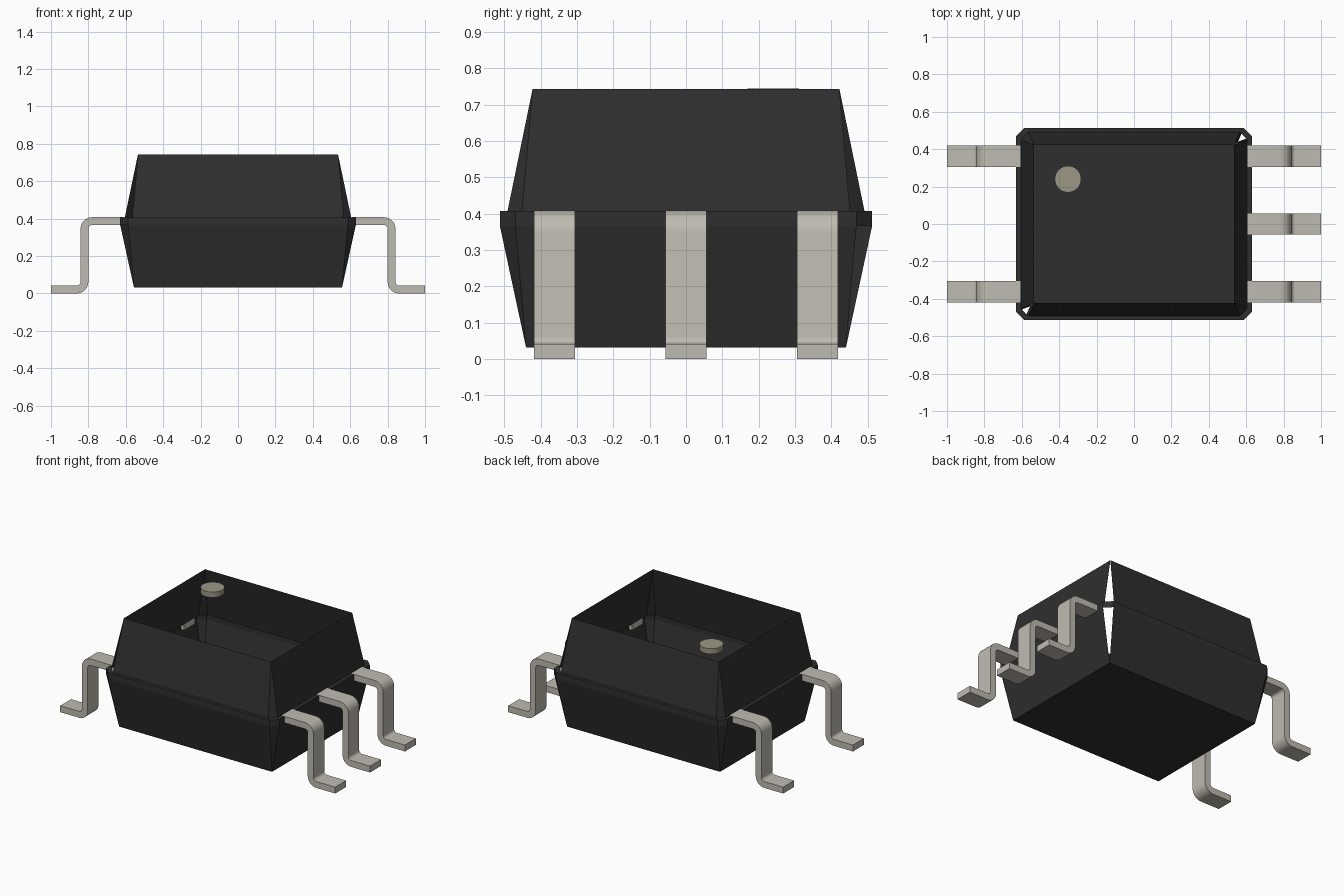
import bpy, bmesh, math

cube = bpy.data.objects.get("Cube")
if cube:
    bpy.data.objects.remove(cube, do_unlink=True)


def material(name, rgb):
    m = bpy.data.materials.new(name)
    m.use_nodes = True
    m.diffuse_color = (*rgb, 1)
    m.node_tree.nodes["Principled BSDF"].inputs["Base Color"].default_value = (*rgb, 1)
    return m


BLACK = material("black plastic", (0.028, 0.028, 0.028))
METAL = material("tinned metal", (0.515, 0.497, 0.44))
BEIGE = material("beige marker", (0.33, 0.305, 0.235))


def finish(bm, name, mat, smooth=False):
    me = bpy.data.meshes.new(name)
    bm.to_mesh(me)
    bm.free()
    me.materials.append(mat)
    ob = bpy.data.objects.new(name, me)
    bpy.context.collection.objects.link(ob)
    if smooth:
        bpy.ops.object.select_all(action="DESELECT")
        ob.select_set(True)
        bpy.context.view_layer.objects.active = ob
        bpy.ops.object.shade_smooth_by_angle(angle=math.radians(35))
    return ob


CORNERS = ((1, 1), (-1, 1), (-1, -1), (1, -1))
OPEN_CORNERS = (0, 2)  # opposite corners left without chamfer facets


# Package body: open-topped shell with a raised band round its middle
def build_body():
    bm = bmesh.new()

    def rect(hx, hy, z):
        return [bm.verts.new((sx * hx, sy * hy, z)) for sx, sy in CORNERS]

    def octagon(hx, hy, c, z):
        ring = []
        for sx, sy in CORNERS:
            pair = [(sx * hx, sy * (hy - c), z), (sx * (hx - c), sy * hy, z)]
            if sx * sy < 0:
                pair.reverse()
            ring += [bm.verts.new(p) for p in pair]
        return ring

    floor = rect(0.556, 0.44, 0.032)
    band_low = octagon(0.63, 0.512, 0.043, 0.366)
    band_high = octagon(0.63, 0.512, 0.043, 0.407)
    ledge = octagon(0.605, 0.491, 0.04, 0.407)
    rim = rect(0.535, 0.422, 0.743)

    bm.faces.new(floor[::-1])
    # band side and ledge
    for lo, hi in ((band_low, band_high), (band_high, ledge)):
        for i in range(8):
            j = (i + 1) % 8
            bm.faces.new((lo[i], lo[j], hi[j], hi[i]))
    # tapered walls and triangular corner facets
    for k in range(4):
        n = (k + 1) % 4
        a, b, c = 2 * k, 2 * k + 1, (2 * k + 2) % 8
        bm.faces.new((floor[k], floor[n], band_low[c], band_low[b]))
        bm.faces.new((ledge[b], ledge[c], rim[n], rim[k]))
        if k not in OPEN_CORNERS:
            bm.faces.new((floor[k], band_low[b], band_low[a]))
            bm.faces.new((ledge[a], ledge[b], rim[k]))
    return finish(bm, "body", BLACK)


# Gull-wing lead: paired upper/lower profile points swept across its width
def build_lead(name, side, y, width=0.113):
    r_in, r_out, steps = 0.02, 0.062, 6
    top, foot, x_out = 0.408, 0.042, 0.842
    pairs = [((0.607, top), (0.607, top - 0.042))]
    cx, cz = x_out - r_out, top - r_out
    for i in range(steps + 1):
        t = math.pi / 2 * (1 - i / steps)
        d = (math.cos(t), math.sin(t))
        pairs.append(((cx + r_out * d[0], cz + r_out * d[1]),
                      (cx + r_in * d[0], cz + r_in * d[1])))
    cx, cz = x_out + r_in, foot + r_in
    for i in range(steps + 1):
        t = math.pi + math.pi / 2 * i / steps
        d = (math.cos(t), math.sin(t))
        pairs.append(((cx + r_in * d[0], cz + r_in * d[1]),
                      (cx + r_out * d[0], cz + r_out * d[1])))
    pairs.append(((1.0, foot), (1.0, 0.0)))

    bm = bmesh.new()
    sections = []
    for (ux, uz), (lx, lz) in pairs:
        sections.append([bm.verts.new((side * x, y + s * width / 2, z))
                         for x, z, s in ((ux, uz, -1), (ux, uz, 1), (lx, lz, 1), (lx, lz, -1))])
    for p, q in zip(sections, sections[1:]):
        for i in range(4):
            j = (i + 1) % 4
            bm.faces.new((p[i], q[i], q[j], p[j]))
    bm.faces.new(sections[0])
    bm.faces.new(sections[-1][::-1])
    bmesh.ops.recalc_face_normals(bm, faces=bm.faces)
    return finish(bm, name, METAL, True)


# Round pin-one marker, flush with the rim
def build_marker():
    bm = bmesh.new()
    bmesh.ops.create_cone(bm, cap_ends=True, segments=32, radius1=0.071,
                          radius2=0.071, depth=0.036)
    bmesh.ops.translate(bm, verts=bm.verts, vec=(-0.353, 0.24, 0.726))
    return finish(bm, "marker_disc", BEIGE, True)


build_body()
for row, y in (("front", -0.362), ("middle", 0.0), ("back", 0.362)):
    build_lead("left_lead_" + row, 1, y)
    if row != "middle":
        build_lead("right_lead_" + row, -1, y)
build_marker()
